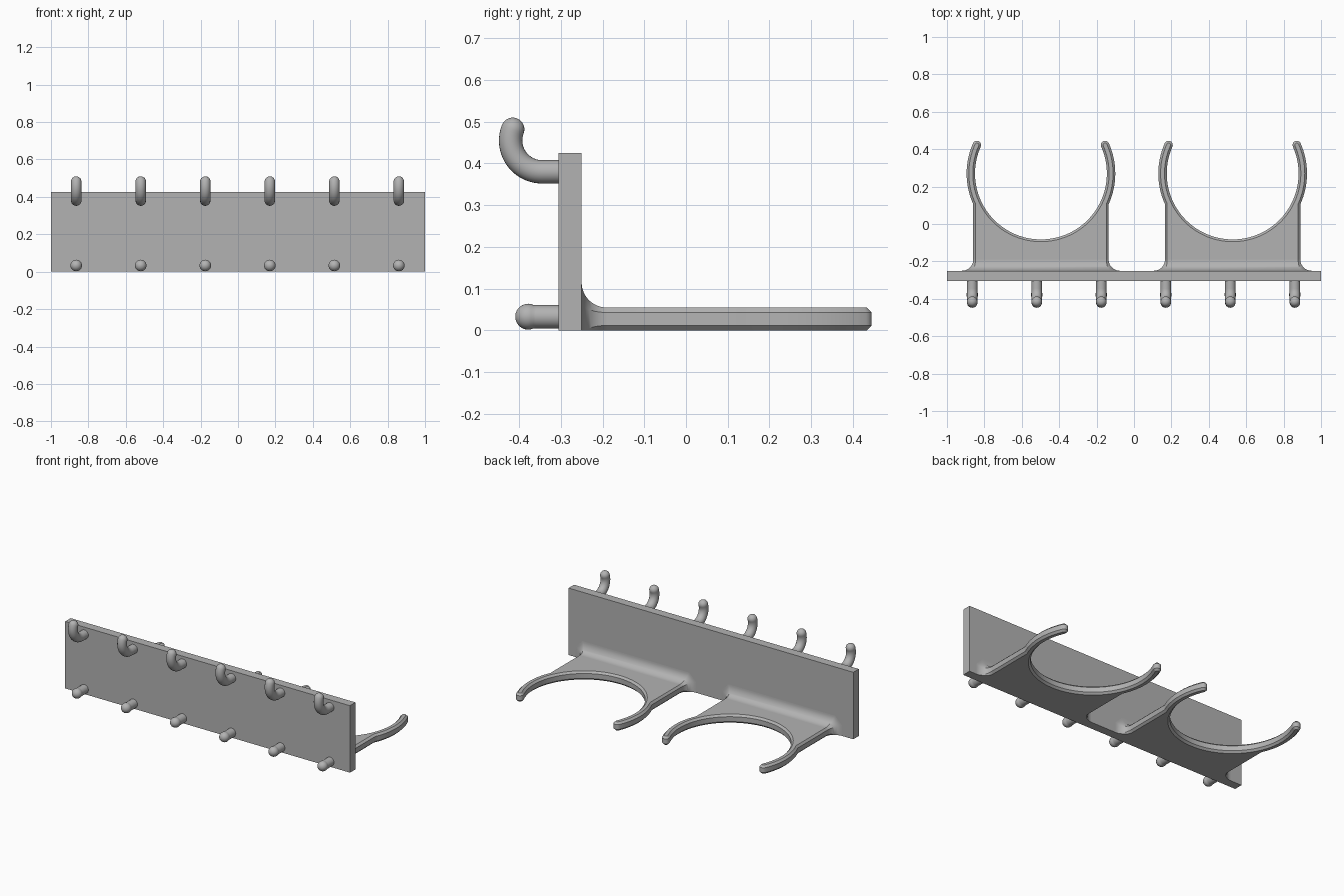
import bpy, bmesh, math
from mathutils import Vector

if "Cube" in bpy.data.objects:
    bpy.data.objects.remove(bpy.data.objects["Cube"])

grey = bpy.data.materials.new("light_grey")
grey.diffuse_color = (0.45, 0.45, 0.45, 1)
grey.use_nodes = True
grey.node_tree.nodes["Principled BSDF"].inputs["Base Color"].default_value = grey.diffuse_color


def loft(name, rings, angle=30):
    """Skin equal-length closed loops and cap both ends."""
    bm = bmesh.new()
    loops = [[bm.verts.new(p) for p in ring] for ring in rings]
    n = len(loops[0])
    for a, b in zip(loops, loops[1:]):
        for i in range(n):
            bm.faces.new((a[i], a[(i + 1) % n], b[(i + 1) % n], b[i]))
    bm.faces.new(loops[0][::-1])
    bm.faces.new(loops[-1])
    bmesh.ops.recalc_face_normals(bm, faces=bm.faces)
    me = bpy.data.meshes.new(name)
    bm.to_mesh(me)
    bm.free()
    ob = bpy.data.objects.new(name, me)
    bpy.context.collection.objects.link(ob)
    me.materials.append(grey)
    bpy.ops.object.select_all(action='DESELECT')
    bpy.context.view_layer.objects.active = ob
    ob.select_set(True)
    bpy.ops.object.shade_smooth_by_angle(angle=math.radians(angle))
    return ob


def inset(pts, d):
    """Mitred inward offset of a counter-clockwise outline."""
    out = []
    for i, p in enumerate(pts):
        e1 = (p - pts[i - 1]).normalized()
        e2 = (pts[(i + 1) % len(pts)] - p).normalized()
        n1, n2 = Vector((-e1.y, e1.x)), Vector((-e2.y, e2.x))
        out.append(p + (n1 + n2) * d / (1 + n1.dot(n2)))
    return out


def arc(cx, cy, r, a0, a1, n):
    return [Vector((cx + r * math.cos(math.radians(a0 + (a1 - a0) * i / n)),
                    cy + r * math.sin(math.radians(a0 + (a1 - a0) * i / n))))
            for i in range(n + 1)]


def tube(name, x, path, sides=24):
    """Round tube in the y-z plane; path holds (y, z, heading, radius)."""
    rings = []
    for y, z, t, r in path:
        rings.append([(x + r * math.cos(a), y - math.sin(t) * r * math.sin(a),
                       z + math.cos(t) * r * math.sin(a))
                      for a in (2 * math.pi * i / sides for i in range(sides))])
    return loft(name, rings, 40)


# wall plate
loft("back_plate", [[(-1, y, 0), (1, y, 0), (1, y, 0.425), (-1, y, 0.425)]
                    for y in (-0.305, -0.25)])

# cup holders: base and open ring in one chamfered outline
HW, H, C, CY, RO, RI = 0.362, 0.055, 0.012, 0.27, 0.3975, 0.3525
TIP, RM, RT = 24, (RO + RI) / 2, (RO - RI) / 2
join = math.degrees(math.acos(HW / RO))
tx, ty = RM * math.cos(math.radians(TIP)), CY + RM * math.sin(math.radians(TIP))
outline = [Vector((-HW, -0.28)), Vector((HW, -0.28))]
outline += arc(0, CY, RO, -join, TIP, 16)
outline += arc(tx, ty, RT, TIP, TIP + 180, 10)[1:-1]
outline += arc(0, CY, RI, TIP, -180 - TIP, 72)
outline += arc(-tx, ty, RT, -TIP, 180 - TIP, 10)[1:-1]
outline += arc(0, CY, RO, 180 - TIP, 180 + join, 16)
inner = inset(outline, C)

for side, cx in (("left", -0.4975), ("right", 0.5275)):
    loft(side + "_cup_ring", [[(cx + p.x, p.y, z) for p in pts] for pts, z in
                              ((inner, 0), (outline, C), (outline, H - C), (inner, H))])
    # flared fillet between base and plate
    R, rings = 0.06, []
    for i in range(13):
        t = math.radians(90 * i / 12)
        y, g = -0.25 + R * (1 - math.sin(t)), R * (1 - math.cos(t))
        half = [(HW + min(1.41 * g - C, g), 0), (HW + g, max(0.0005, C - 0.41 * g)),
                (HW + g, H - C + 0.41 * g), (HW - C + 0.41 * g, H + g)]
        rings.append([(cx + x, y, z) for x, z in half] +
                     [(cx - x, y, z) for x, z in half[::-1]])
    loft(side + "_fillet", rings)

# pegs on the rear of the plate
for k in range(6):
    x = -0.865 + 0.345 * k
    # curved upper hook with a round end
    r, br, by, bz = 0.028, 0.075, -0.345, 0.455
    path = [(-0.29, 0.38, math.pi, r)]
    for i in range(21):
        a = math.radians(111 * i / 20)
        path.append((by - br * math.sin(a), bz - br * math.cos(a), math.pi - a, r))
    y, z, t, _ = path[-1]
    for i in range(1, 8):
        a = math.radians(i * 12.5)
        path.append((y + math.cos(t) * r * math.sin(a),
                     z + math.sin(t) * r * math.sin(a), t, r * math.cos(a)))
    tube("upper_hook", x, path)
    # straight lower peg with a ball end
    path = [(-0.29, 0.033, math.pi, 0.028), (-0.36, 0.033, math.pi, 0.028)]
    for i in range(-2, 8):
        a = math.radians(i * 12.5)
        path.append((-0.378 - 0.031 * math.sin(a), 0.033, math.pi, 0.031 * math.cos(a)))
    tube("lower_peg", x, path)
